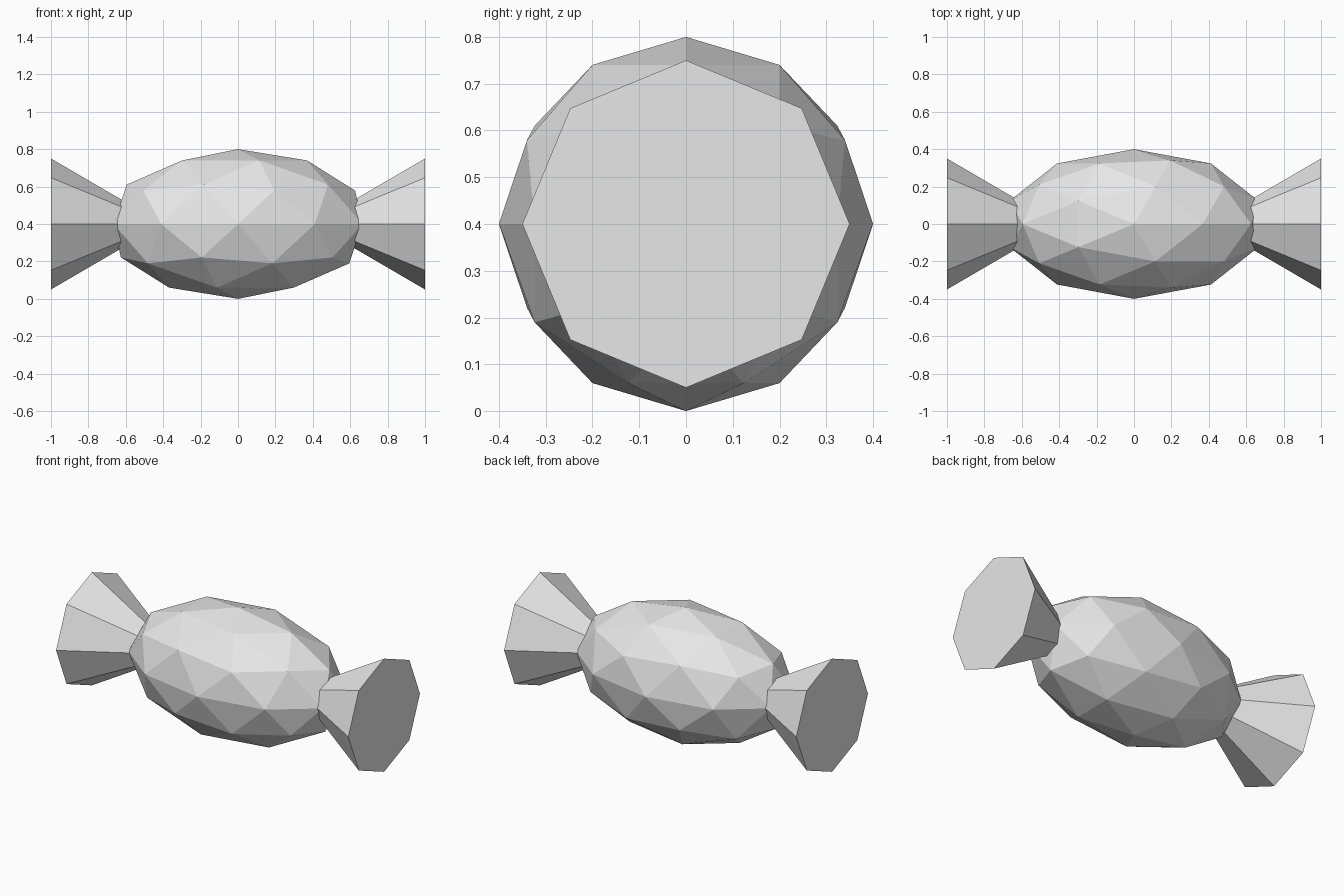
import bpy
import math

cube = bpy.data.objects.get("Cube")
if cube:
    bpy.data.objects.remove(cube, do_unlink=True)

# Single wrapper colour
grey = bpy.data.materials.new("light_grey")
grey.use_nodes = True
colour = (0.8, 0.8, 0.8, 1)
grey.diffuse_color = colour
grey.node_tree.nodes["Principled BSDF"].inputs["Base Color"].default_value = colour

CENTRE_Z = 0.4


def finish(name):
    obj = bpy.context.object
    obj.name = name
    obj.data.materials.append(grey)
    bpy.ops.object.shade_flat()
    return obj


# Faceted oval body
bpy.ops.mesh.primitive_ico_sphere_add(subdivisions=2, radius=1, location=(0, 0, CENTRE_Z))
body = finish("candy_body")
body.scale = (0.7, 0.4, 0.4)

# Flared wrapper ends: cones with their tips inside the body
for name, side in (("left_wrapper_end", 1), ("right_wrapper_end", -1)):
    bpy.ops.mesh.primitive_cone_add(
        vertices=8, radius1=0.35, radius2=0, depth=0.6,
        location=(side * 0.7, 0, CENTRE_Z),
        rotation=(0, -side * math.pi / 2, 0))
    finish(name)
